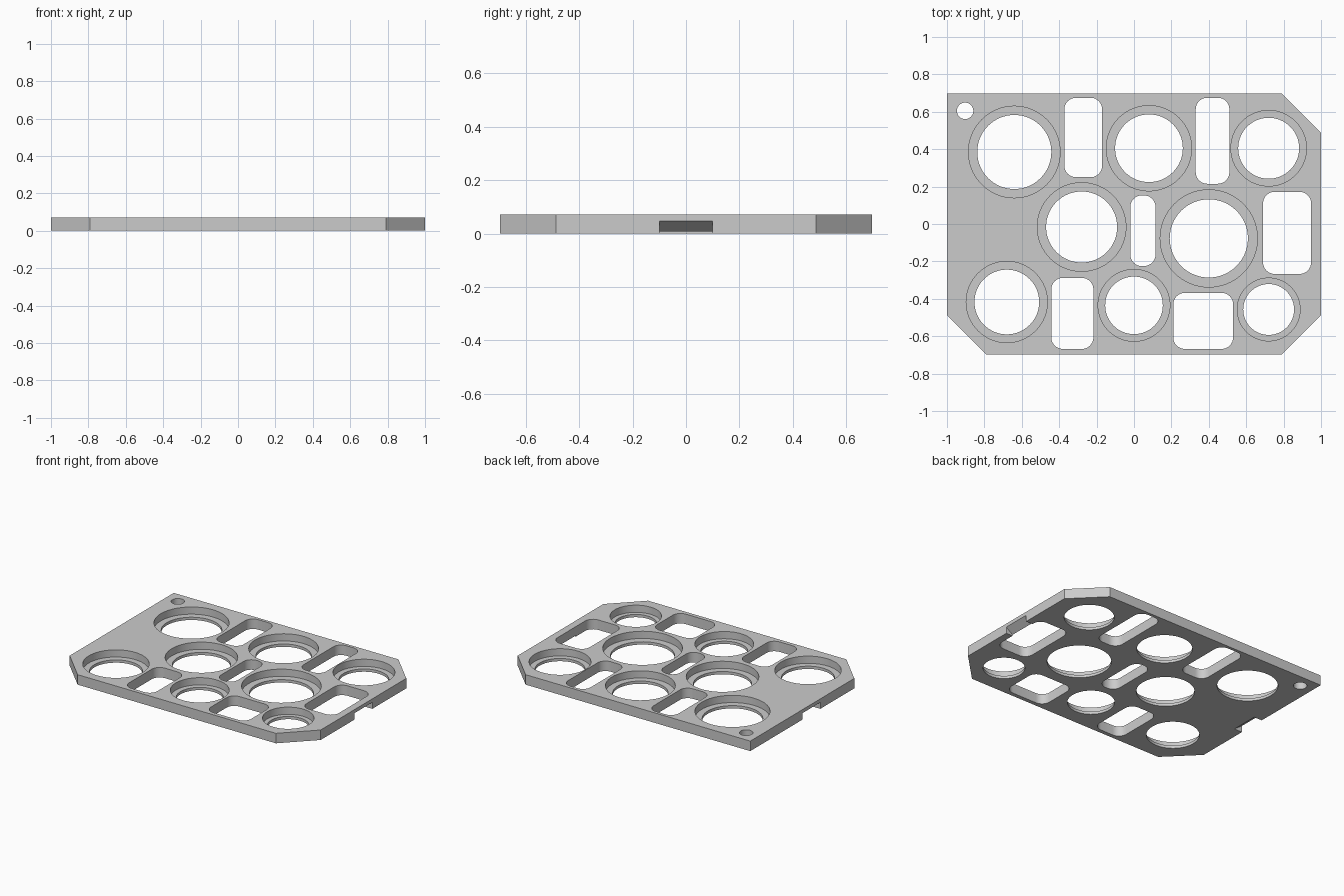
import bpy, bmesh
from math import cos, sin, pi

if "Cube" in bpy.data.objects:
    bpy.data.objects.remove(bpy.data.objects["Cube"])

HEIGHT, LIP = 0.072, 0.02      # plate thickness, ledge height in the round wells
HALF_Y, CUT = 0.697, 0.21      # half depth, corner chamfer

grey = bpy.data.materials.new("light grey")
grey.use_nodes = True
grey.diffuse_color = (0.6, 0.6, 0.6, 1)
grey.node_tree.nodes["Principled BSDF"].inputs["Base Color"].default_value = (0.6, 0.6, 0.6, 1)


def circle(x, y, r, n=64):
    return [(x + r * cos(2 * pi * i / n), y + r * sin(2 * pi * i / n)) for i in range(n)]


def rounded_rect(x0, x1, y0, y1, r=0.062, n=8):
    corners = [(x1 - r, y1 - r), (x0 + r, y1 - r), (x0 + r, y0 + r), (x1 - r, y0 + r)]
    return [(cx + r * cos(pi / 2 * (k + i / n)), cy + r * sin(pi / 2 * (k + i / n)))
            for k, (cx, cy) in enumerate(corners) for i in range(n + 1)]


def loft(bm, rings):
    """Closed solid through matching outlines, each given with its height."""
    loops = [[bm.verts.new((x, y, z)) for x, y in outline] for outline, z in rings]
    n = len(loops[0])
    bm.faces.new(loops[0][::-1])
    bm.faces.new(loops[-1])
    for a, b in zip(loops, loops[1:]):
        for i in range(n):
            j = (i + 1) % n
            bm.faces.new((a[i], a[j], b[j], b[i]))


def make(name, bm):
    bmesh.ops.recalc_face_normals(bm, faces=bm.faces)
    mesh = bpy.data.meshes.new(name)
    bm.to_mesh(mesh)
    bm.free()
    mesh.materials.append(grey)
    obj = bpy.data.objects.new(name, mesh)
    bpy.context.collection.objects.link(obj)
    return obj


# Plate with three chamfered corners
bm = bmesh.new()
outline = [(-1, HALF_Y), (-1, CUT - HALF_Y), (CUT - 1, -HALF_Y), (1 - CUT, -HALF_Y),
           (1, CUT - HALF_Y), (1, HALF_Y - CUT), (1 - CUT, HALF_Y)]
loft(bm, [(outline, 0), (outline, HEIGHT)])
plate = make("tray_plate", bm)

# Stepped round wells: x, y, outer radius, inner radius
wells = [(-.64, .385, .245, .198), (.08, .405, .228, .181), (.72, .405, .202, .163),
         (-.28, -.016, .237, .19), (.4, -.077, .26, .209), (-.68, -.417, .217, .173),
         (0, -.435, .192, .154), (.72, -.457, .168, .136)]
# Rounded slots: x range, y range
slots = [(-.372, -.17, .25, .675), (.33, .51, .215, .675), (.69, .947, -.267, .172),
         (-.02, .115, -.225, .153), (-.442, -.217, -.668, -.288), (.21, .53, -.668, -.368)]

bm = bmesh.new()
for x, y, outer, inner in wells:
    small, big = circle(x, y, inner), circle(x, y, outer)
    loft(bm, [(small, -0.1), (small, LIP), (big, LIP), (big, 0.2)])
for slot in slots:
    shape = rounded_rect(*slot)
    loft(bm, [(shape, -0.1), (shape, 0.2)])
corner_hole = circle(-.903, .605, .044, 32)
loft(bm, [(corner_hole, -0.1), (corner_hole, 0.2)])
cutters = [make("hole_cutter", bm)]

# Sloped finger notches under both ends
for side in (-1, 1):
    bm = bmesh.new()
    profile = [(0.92, -0.012), (1.05, 0.083), (1.05, -0.012)]
    ends = [[bm.verts.new((side * x, y, z)) for x, z in profile] for y in (-0.1, 0.1)]
    for end in ends:
        bm.faces.new(end)
    for i in range(3):
        j = (i + 1) % 3
        bm.faces.new((ends[0][i], ends[0][j], ends[1][j], ends[1][i]))
    cutters.append(make("notch_cutter", bm))

# Cut everything out of the plate
bpy.context.view_layer.objects.active = plate
for cutter in cutters:
    cutter.hide_render = True
    mod = plate.modifiers.new("cut", 'BOOLEAN')
    mod.operation = 'DIFFERENCE'
    mod.solver = 'EXACT'
    mod.object = cutter
    bpy.ops.object.modifier_apply(modifier=mod.name)
    bpy.data.objects.remove(cutter)

for obj in bpy.context.selected_objects:
    obj.select_set(False)
plate.select_set(True)
bpy.ops.object.shade_smooth_by_angle(angle=pi / 6)
